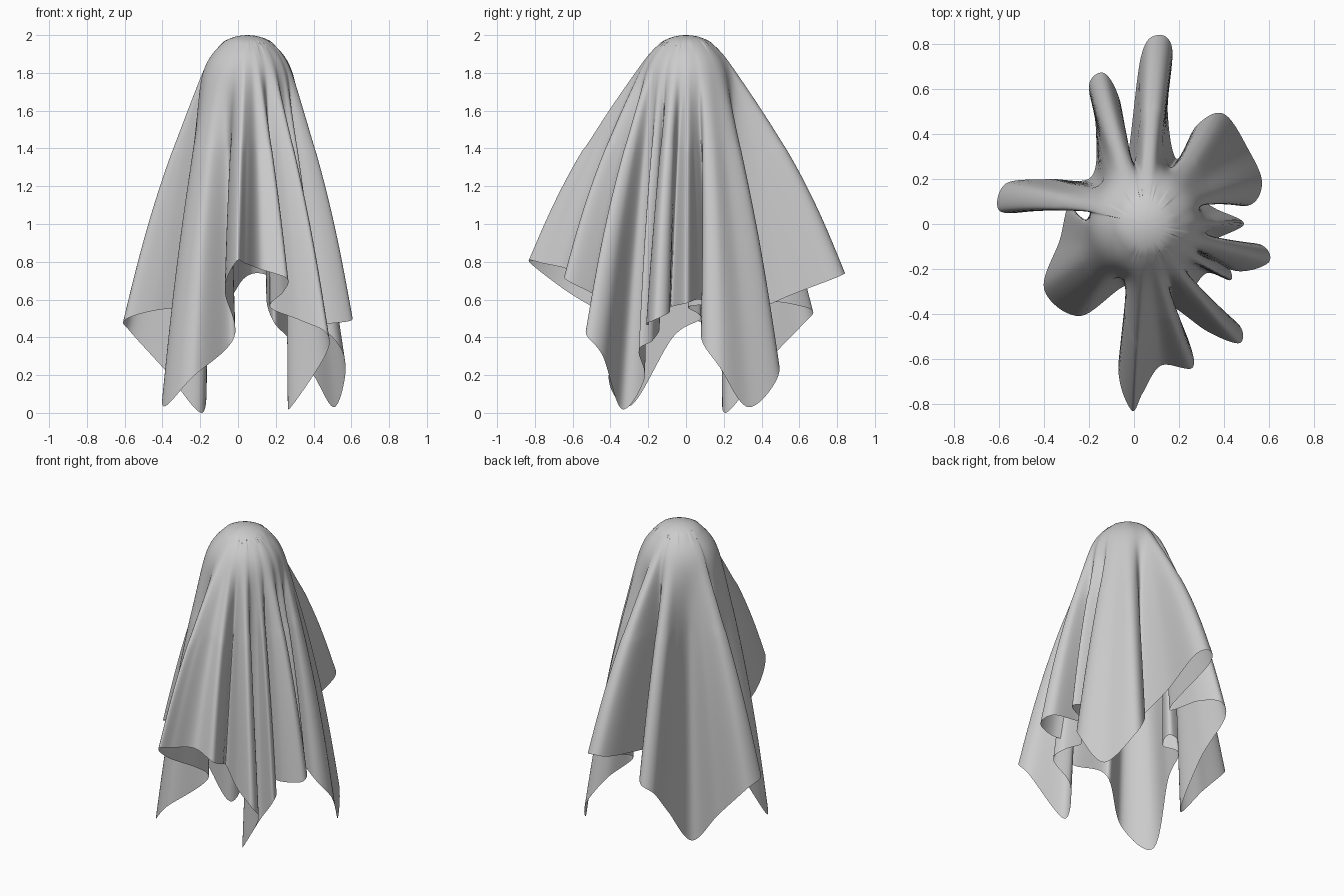
import bpy, bmesh, math
from mathutils import Vector

if "Cube" in bpy.data.objects:
    bpy.data.objects.remove(bpy.data.objects["Cube"])

# Hem of the draped sheet, anticlockwise from the front fold (x, y, z)
HEM = [
    (-0.01, -0.83, 0.80), (0.04, -0.75, 0.79), (0.12, -0.63, 0.76), (0.26, -0.64, 0.71),
    (0.24, -0.51, 0.64), (0.17, -0.37, 0.56), (0.33, -0.48, 0.49), (0.47, -0.53, 0.42),
    (0.46, -0.44, 0.30), (0.27, -0.34, 0.02), (0.32, -0.22, 0.18), (0.43, -0.25, 0.33),
    (0.41, -0.18, 0.38), (0.30, -0.14, 0.45), (0.46, -0.21, 0.47), (0.60, -0.17, 0.49),
    (0.56, -0.09, 0.53), (0.35, -0.08, 0.56), (0.49, 0.00, 0.58), (0.36, 0.07, 0.60),
    (0.28, 0.13, 0.56), (0.50, 0.08, 0.40), (0.57, 0.18, 0.24), (0.51, 0.33, 0.03),
    (0.40, 0.49, 0.20), (0.28, 0.44, 0.38), (0.19, 0.29, 0.48), (0.15, 0.50, 0.60),
    (0.17, 0.78, 0.71), (0.10, 0.84, 0.74), (0.03, 0.74, 0.71), (-0.03, 0.30, 0.62),
    (-0.06, 0.54, 0.58), (-0.13, 0.67, 0.54), (-0.20, 0.62, 0.47), (-0.17, 0.43, 0.27),
    (-0.19, 0.21, 0.00), (-0.38, 0.20, 0.22), (-0.57, 0.18, 0.43), (-0.60, 0.06, 0.49),
    (-0.45, 0.06, 0.54), (-0.19, 0.13, 0.57), (-0.22, 0.01, 0.56), (-0.29, 0.08, 0.50),
    (-0.33, -0.07, 0.40), (-0.40, -0.29, 0.04), (-0.24, -0.41, 0.19), (-0.02, -0.28, 0.40),
    (-0.07, -0.64, 0.65),
]
HEAD = Vector((0.05, 0.0, 1.75))
R = 0.25
SUB, DOME, DRAPE = 10, 12, 48


def closed_spline(pts, sub):
    """Smooth closed curve through the points."""
    p = [Vector(q) for q in pts]
    n, out = len(p), []
    for i in range(n):
        a, b, c, d = p[i - 1], p[i], p[(i + 1) % n], p[(i + 2) % n]
        for k in range(sub):
            t = k / sub
            out.append(0.5 * (2 * b + (c - a) * t + (2 * a - 5 * b + 4 * c - d) * t * t
                              + (3 * b - a - 3 * c + d) * t ** 3))
    for v in out:
        v.z = max(v.z, 0.0)
    return out


hem = closed_spline(HEM, SUB)
N = len(hem)

# Unwrapped hem direction around the head, smoothed so folds leave the dome evenly
theta = [math.atan2(hem[0].y - HEAD.y, hem[0].x - HEAD.x)]
for i in range(1, N):
    a = math.atan2(hem[i].y - HEAD.y, hem[i].x - HEAD.x)
    theta.append(theta[-1] + (a - theta[-1] + math.pi) % (2 * math.pi) - math.pi)
W = 2 * SUB
for _ in range(2):
    theta = [sum(theta[j % N] + 2 * math.pi * (j // N) for j in range(i - W, i + W + 1)) / (2 * W + 1)
             for i in range(N)]


def meridian(h, ang):
    """Line over the dome, leaving it at a tangent and falling to the hem."""
    d = Vector((math.cos(ang), math.sin(ang), 0))
    reach = (h - HEAD).dot(d)
    phi = 1.2
    for _ in range(12):
        run = reach - R * math.sin(phi)
        drop = HEAD.z + R * math.cos(phi) - h.z
        phi = min(math.pi / 2, math.atan2(drop, max(run, 0.001)))
    dome = lambda f: HEAD + d * R * math.sin(f) + Vector((0, 0, R * math.cos(f)))
    pts = [dome(phi * k / DOME) for k in range(1, DOME + 1)]
    a = pts[-1]
    bulge = d * 0.09 * max(0.0, reach - R)
    for k in range(1, DRAPE + 1):
        t = k / DRAPE
        pts.append(a.lerp(h, t) + bulge * math.sin(math.pi * t))
    return pts


# Draped sheet
bm = bmesh.new()
top = bm.verts.new(HEAD + Vector((0, 0, R)))
cols = [[bm.verts.new(p) for p in meridian(hem[i], theta[i])] for i in range(N)]
for i in range(N):
    a, b = cols[i], cols[(i + 1) % N]
    bm.faces.new((top, a[0], b[0]))
    for k in range(len(a) - 1):
        bm.faces.new((a[k], a[k + 1], b[k + 1], b[k]))
for f in bm.faces:
    f.smooth = True
# Soften the shoulders where the folds leave the dome
shoulder = [v for v in bm.verts if 1.4 < v.co.z < 1.96]
for _ in range(25):
    bmesh.ops.smooth_vert(bm, verts=shoulder, factor=0.5,
                          use_axis_x=True, use_axis_y=True, use_axis_z=True)
mesh = bpy.data.meshes.new("draped_sheet")
bm.to_mesh(mesh)
bm.free()
sheet = bpy.data.objects.new("draped_sheet", mesh)
bpy.context.collection.objects.link(sheet)
